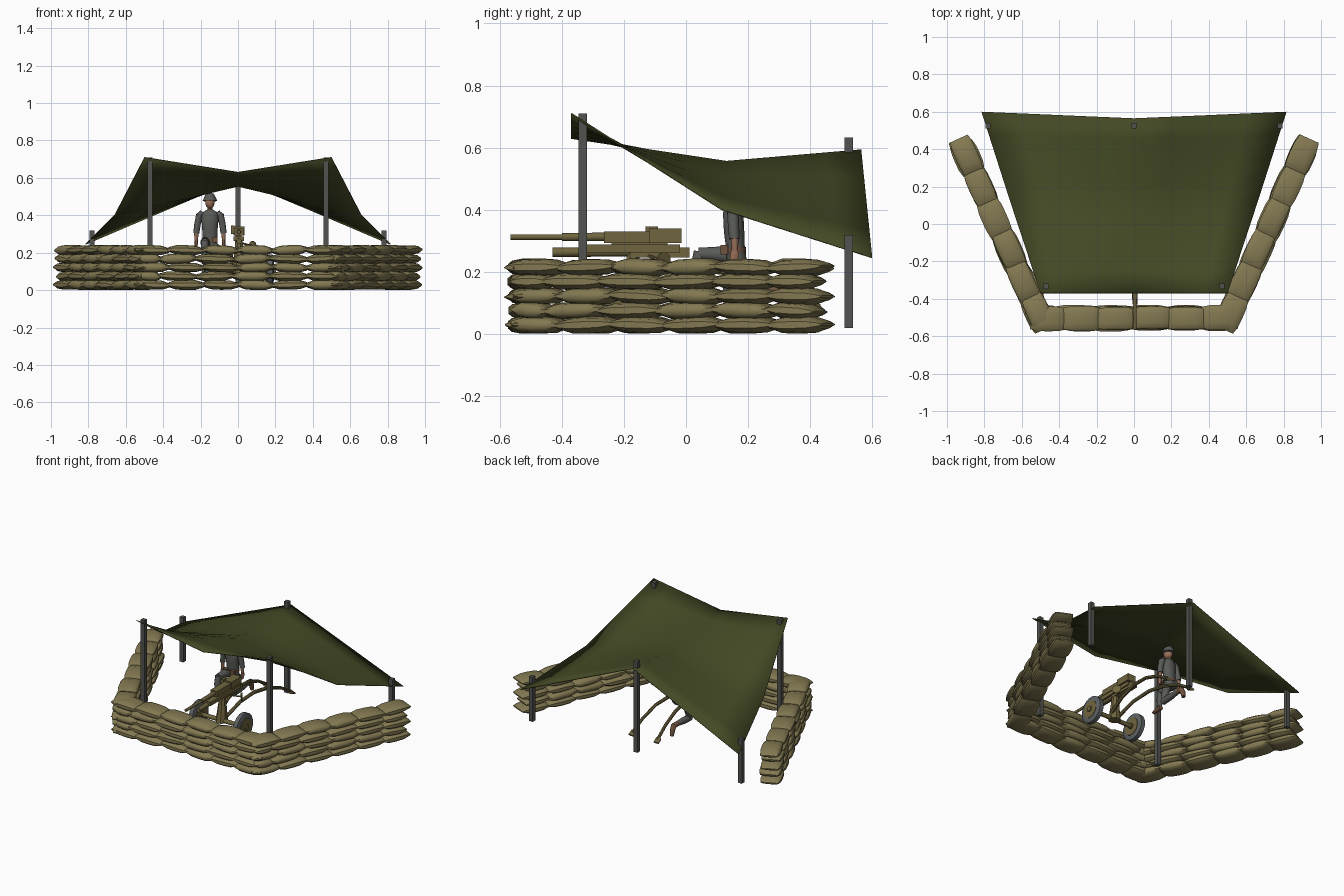
import bpy, bmesh, math, random
from mathutils import Vector as V

if "Cube" in bpy.data.objects:
    bpy.data.objects.remove(bpy.data.objects["Cube"])

random.seed(4)


def mat(name, r, g, b):
    m = bpy.data.materials.new(name)
    m.diffuse_color = (r, g, b, 1)
    m.use_nodes = True
    m.node_tree.nodes["Principled BSDF"].inputs["Base Color"].default_value = m.diffuse_color
    return m


BAG = mat("sandbag tan", .225, .19, .083)
TARP = mat("tarp olive", .055, .066, .018)
POLE = mat("pole grey", .085, .088, .08)
GUN = mat("gun khaki", .16, .13, .05)
TIRE = mat("tire grey", .11, .12, .125)
CLOTH = mat("uniform grey", .10, .105, .095)
SKIN = mat("skin", .32, .16, .10)
BOOT = mat("boot brown", .16, .085, .05)


def finish(name, bm, m, angle=40):
    bmesh.ops.recalc_face_normals(bm, faces=bm.faces)
    me = bpy.data.meshes.new(name)
    bm.to_mesh(me)
    bm.free()
    me.materials.append(m)
    ob = bpy.data.objects.new(name, me)
    bpy.context.collection.objects.link(ob)
    if angle:
        bpy.context.view_layer.objects.active = ob
        ob.select_set(True)
        bpy.ops.object.shade_smooth_by_angle(angle=math.radians(angle))
        ob.select_set(False)
    return ob


def loft(bm, path, n=10, p=1.0):
    """Closed tube through (point, half width, half height) stations."""
    pts = [V(s[0]) for s in path]
    rings = []
    for i, (_, w, h) in enumerate(path):
        t = (pts[min(i + 1, len(pts) - 1)] - pts[max(i - 1, 0)]).normalized()
        side = V((1, 0, 0)) if abs(t.z) > .85 else t.cross(V((0, 0, 1))).normalized()
        up = side.cross(t).normalized()
        side = t.cross(up)
        ring = []
        for k in range(n):
            a = 2 * math.pi * (k + .5) / n
            c, s = math.cos(a), math.sin(a)
            ring.append(bm.verts.new(pts[i] + side * w * math.copysign(abs(c) ** p, c)
                                     + up * h * math.copysign(abs(s) ** p, s)))
        rings.append(ring)
    for a, b in zip(rings, rings[1:]):
        for k in range(n):
            bm.faces.new((a[k], a[(k + 1) % n], b[(k + 1) % n], b[k]))
    bm.faces.new(rings[0])
    bm.faces.new(rings[-1])


def tube(name, path, m, n=10, p=1.0):
    bm = bmesh.new()
    loft(bm, [(s[0], s[1], s[2] if len(s) > 2 else s[1]) for s in path], n, p)
    return finish(name, bm, m)


def box(name, x0, x1, y0, y1, z0, z1, m):
    bm = bmesh.new()
    bmesh.ops.create_cube(bm, size=1)
    for v in bm.verts:
        v.co = V(((x0 + x1) / 2 + v.co.x * (x1 - x0), (y0 + y1) / 2 + v.co.y * (y1 - y0),
                  (z0 + z1) / 2 + v.co.z * (z1 - z0)))
    return finish(name, bm, m, 0)


def ball(name, c, r, m, cut=None):
    bm = bmesh.new()
    bmesh.ops.create_uvsphere(bm, u_segments=14, v_segments=10, radius=1)
    for v in bm.verts:
        if cut is not None and v.co.z < cut:
            v.co.z = cut
        v.co = V((c[0] + v.co.x * r[0], c[1] + v.co.y * r[1], c[2] + v.co.z * r[2]))
    return finish(name, bm, m)


# Sandbag walls: five staggered courses of pinched bags
def bag_wall(name, a, b):
    a, b = V(a), V(b)
    d = (b - a).normalized()
    side = V((-d.y, d.x, 0))
    total = (b - a).length
    bm = bmesh.new()
    for row in range(5):
        s0, s1, n = (0, total, 6) if row % 2 == 0 else (.03, total - .04, 6)
        if row % 2:
            cuts = [0, .10, .29, .48, .67, .86, 1]
        else:
            cuts = [i / n for i in range(n + 1)]
        z = .028 + row * .0465
        for u0, u1 in zip(cuts, cuts[1:]):
            p0, p1 = s0 + (s1 - s0) * u0, s0 + (s1 - s0) * u1
            e = .012
            p0, p1 = max(p0 - e, 0), min(p1 + e, total)
            mid, half = (p0 + p1) / 2, (p1 - p0) / 2
            off = side * random.uniform(-.005, .005)
            tilt = random.uniform(-.005, .005)
            w, h = random.uniform(.062, .068), random.uniform(.026, .029)
            prof = [(-1, .84, .15), (-.86, .9, .5), (-.5, 1, .93), (0, 1.02, 1),
                    (.5, 1, .93), (.86, .9, .5), (1, .84, .15)]
            loft(bm, [(a + d * (mid + half * k) + off + V((0, 0, z + tilt * k)), w * kw, h * kh)
                      for k, kw, kh in prof], 12, .7)
    return finish(name, bm, BAG, 50)


bag_wall("front_sandbag_wall", (-.555, -.503, 0), (.555, -.503, 0))
for s, nm in ((1, "right"), (-1, "left")):
    bag_wall(nm + "_sandbag_wall", (s * .475, -.562, 0), (s * .938, .456, 0))

# Tarp: three ridge lines of control points, filled as ruled patches
ctrl = [[(-.5, -.37, .71), (0, -.37, .63), (.5, -.37, .71)],
        [(-.66, .115, .4), (0, .13, .555), (.66, .115, .4)],
        [(-.815, .6, .245), (0, .565, .592), (.815, .6, .245)]]
bm = bmesh.new()
N = 4
grid = []
for j in range(2 * N + 1):
    r = min(j // N, 1)
    v = j / N - r
    line = []
    for i in range(2 * N + 1):
        c = min(i // N, 1)
        u = i / N - c
        top = V(ctrl[r][c]).lerp(V(ctrl[r][c + 1]), u)
        bot = V(ctrl[r + 1][c]).lerp(V(ctrl[r + 1][c + 1]), u)
        line.append(bm.verts.new(top.lerp(bot, v)))
    grid.append(line)
for j in range(2 * N):
    for i in range(2 * N):
        bm.faces.new((grid[j][i], grid[j][i + 1], grid[j + 1][i + 1], grid[j + 1][i]))
tarp = finish("tarp", bm, TARP, 40)
sol = tarp.modifiers.new("thickness", 'SOLIDIFY')
sol.thickness, sol.offset = .004, 0

# Poles
for nm, x, y, h in (("front_left", -.47, -.333, .71), ("front_right", .47, -.333, .71),
                    ("back_left", -.78, .525, .318), ("back_right", .78, .525, .318),
                    ("back_middle", 0, .525, .632)):
    box(nm + "_pole", x - .014, x + .014, y - .014, y + .014, .018, h, POLE)

# Field gun: barrel, receiver, cradle, pedestal
G = .005
tube("gun_barrel", [((G, -.565, .311), .009), ((G, -.25, .311), .009)], GUN)
tube("gun_barrel_sleeve", [((G, -.40, .311), .013), ((G, -.25, .312), .014)], GUN)
box("gun_receiver", G - .024, G + .024, -.265, -.08, .293, .33, GUN)
box("gun_breech", G - .03, G + .03, -.12, -.015, .293, .339, GUN)
tube("recoil_cylinder", [((G, -.43, .262), .015), ((G, -.16, .265), .016)], GUN)
box("gun_cradle", G - .028, G + .028, -.34, -.02, .262, .287, GUN)
box("gun_cradle_rear", G - .02, G + .02, -.18, .012, .245, .278, GUN)
box("gun_link", G - .015, G + .015, -.24, -.06, .275, .30, GUN)
tube("gun_pedestal", [((G, -.18, .09), .04, .04), ((G, -.175, .17), .03, .03),
                      ((G, -.17, .265), .02, .02)], GUN, 8)
box("gun_sight", G - .043, G - .024, -.13, -.09, .30, .345, GUN)
tube("gun_axle", [((-.17, -.19, .105), .014), ((.18, -.19, .105), .014)], GUN)
tube("traverse_shaft", [((G + .02, -.12, .25), .005), ((G + .075, -.07, .235), .005)], GUN, 6)
tube("traverse_handwheel", [((G + .07, -.075, .235), .028), ((G + .076, -.07, .235), .028)], GUN, 12)

# Wheels and curved trail arms
for s, nm in ((1, "right"), (-1, "left")):
    x = G + s * .165
    tube(nm + "_tire", [((x - .02, -.19, .105), .075), ((x - .014, -.19, .105), .088),
                        ((x + .014, -.19, .105), .088), ((x + .02, -.19, .105), .075)], TIRE, 16)
    tube(nm + "_wheel_disc", [((x - .023, -.19, .105), .058), ((x + .023, -.19, .105), .058)], GUN, 16)
    tube(nm + "_wheel_hub", [((x - .032, -.19, .105), .018), ((x + .032, -.19, .105), .018)], GUN, 10)
    tube(nm + "_trail_arm", [((G + s * .03, -.17, .13), .012), ((G + s * .045, -.05, .185), .012),
                             ((G + s * .06, .08, .205), .012), ((G + s * .075, .21, .19), .011),
                             ((G + s * .085, .33, .145), .010), ((G + s * .093, .43, .085), .010)],
         GUN, 8)
    tube(nm + "_trail_spade", [((G + s * .093, .415, .088), .018, .014),
                               ((G + s * .094, .445, .07), .02, .008)], GUN, 8)

# Kneeling soldier: body and head
X = -.15
tube("torso", [((X, .165, .225), .042, .034), ((X, .16, .27), .040, .031), ((X, .155, .33), .043, .034),
               ((X, .152, .39), .048, .034), ((X, .152, .418), .038, .026), ((X, .152, .43), .016, .016)],
     CLOTH, 12)
tube("belt", [((X, .161, .262), .043, .034), ((X, .16, .278), .043, .034)], BOOT, 12)
tube("neck", [((X, .152, .42), .015), ((X, .148, .45), .015)], SKIN)
ball("head", (X, .145, .468), (.025, .031, .034), SKIN)
ball("helmet", (X, .148, .482), (.034, .04, .04), CLOTH, 0)
tube("helmet_brim", [((X, .147, .477), .04, .046), ((X, .148, .49), .034, .04)], CLOTH, 14)
for dx in (-.027, .027):
    box("pouch", X + dx - .014, X + dx + .014, .112, .135, .255, .285, BOOT)

# Arms
for s, nm in ((1, "left"), (-1, "right")):
    tube(nm + "_sleeve", [((X + s * .04, .152, .418), .014), ((X + s * .056, .152, .40), .02),
                          ((X + s * .067, .153, .35), .018), ((X + s * .073, .156, .305), .017)], CLOTH)
    tube(nm + "_forearm", [((X + s * .072, .156, .315), .013), ((X + s * .074, .158, .265), .010)], SKIN)
    tube(nm + "_hand", [((X + s * .074, .158, .268), .010, .013), ((X + s * .074, .156, .25), .011, .016),
                        ((X + s * .074, .153, .228), .006, .01)], SKIN, 8)

# Legs: one knee raised in front, one shin trailing behind
tube("front_thigh", [((X - .022, .19, .245), .026), ((X - .026, .11, .255), .026),
                     ((X - .028, .04, .257), .02)], CLOTH)
tube("front_shin", [((X - .028, .045, .265), .02), ((X - .028, .035, .21), .021),
                    ((X - .027, .03, .16), .015)], CLOTH)
tube("front_boot", [((X - .027, .045, .15), .016, .017), ((X - .027, .01, .146), .017, .014),
                    ((X - .027, -.025, .14), .013, .008)], BOOT)
tube("back_thigh", [((X + .022, .165, .24), .028), ((X + .026, .15, .18), .025),
                    ((X + .028, .135, .125), .019)], CLOTH)
tube("back_shin", [((X + .028, .13, .13), .02), ((X + .028, .20, .135), .021),
                   ((X + .028, .275, .14), .015)], CLOTH)
tube("back_boot", [((X + .028, .26, .14), .016), ((X + .028, .305, .14), .018),
                   ((X + .028, .32, .11), .016), ((X + .028, .325, .08), .012)], BOOT)
